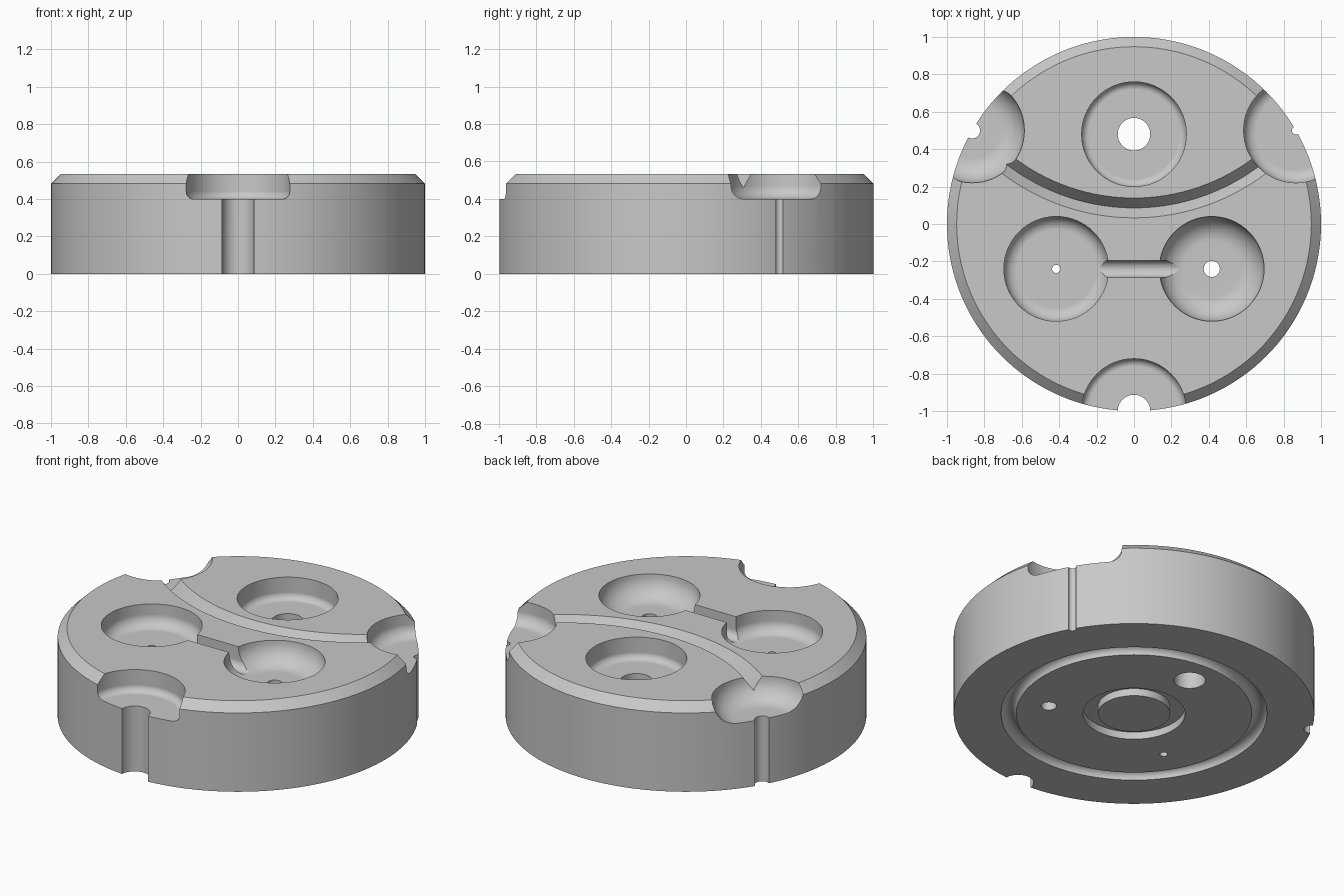
import bpy, bmesh, math
from math import sin, cos, pi, radians

cube = bpy.data.objects.get("Cube")
if cube:
    bpy.data.objects.remove(cube, do_unlink=True)

HEIGHT = 0.533
FLOOR = 0.4          # pocket floor level
POCKET_R = 0.28

grey = bpy.data.materials.new("plain grey")
grey.use_nodes = True
colour = (0.58, 0.58, 0.58, 1)
grey.diffuse_color = colour
for node in grey.node_tree.nodes:
    if node.type == 'BSDF_PRINCIPLED':
        node.inputs["Base Color"].default_value = colour


def make_object(name, bm):
    bmesh.ops.remove_doubles(bm, verts=bm.verts, dist=1e-5)
    bmesh.ops.recalc_face_normals(bm, faces=bm.faces)
    mesh = bpy.data.meshes.new(name)
    bm.to_mesh(mesh)
    bm.free()
    mesh.materials.append(grey)
    obj = bpy.data.objects.new(name, mesh)
    bpy.context.collection.objects.link(obj)
    return obj


def arc(cx, cz, r, start, end, steps):
    """Points on an arc in the profile plane, angles in degrees."""
    angles = [radians(start + (end - start) * i / steps) for i in range(steps + 1)]
    return [(cx + r * cos(a), cz + r * sin(a)) for a in angles]


def lathe(name, profile, steps, centre=(0, 0), closed=False):
    """Revolve (radius, height) points around a vertical axis."""
    bm = bmesh.new()
    verts = [bm.verts.new((r, 0, z)) for r, z in profile]
    edges = [bm.edges.new(pair) for pair in zip(verts, verts[1:])]
    if closed:
        edges.append(bm.edges.new((verts[-1], verts[0])))
    bmesh.ops.spin(bm, geom=verts + edges, cent=(0, 0, 0), axis=(0, 0, 1),
                   angle=2 * pi, steps=steps)
    obj = make_object(name, bm)
    obj.location = (centre[0], centre[1], 0)
    return obj


# Disc body: chamfered top rim, square and round ring grooves underneath
body = lathe("disc_body",
             [(0, 0), (0.2, 0), (0.2, 0.045), (0.283, 0.045), (0.283, 0)]
             + arc(0.695, 0, 0.042, 180, 0, 14)
             + [(1, 0), (1, 0.482), (0.948, HEIGHT), (0, HEIGHT)], 144)
cutters = []

# Each pocket has a twin opposite it on the rim: angle, hole radius, floor fillet
for angle, hole, fillet in [(90, 0.087, 0.04), (210, 0.022, 0.07), (330, 0.043, 0.13)]:
    profile = ([(0, -0.1), (hole, -0.1), (hole, FLOOR)]
               + arc(POCKET_R - fillet, FLOOR + fillet, fillet, -90, 0, 10)
               + [(POCKET_R, 0.7), (0, 0.7)])
    for label, turn, dist in [("pocket", 0, 0.48), ("rim_notch", 180, 1.0)]:
        a = radians(angle + turn)
        cutters.append(lathe(f"{label}_cutter", profile, 64, (dist * cos(a), dist * sin(a))))

# Curved V groove running between the two rear rim notches
mid, bottom, rise = 1.114, 0.458, 0.15
half = 0.053 * rise / (HEIGHT - bottom)
cutters.append(lathe("curved_groove_cutter",
                     [(mid, bottom), (mid + half, bottom + rise), (mid - half, bottom + rise)],
                     180, (0, 1.2), closed=True))

# Round-bottomed channel joining the two front pockets
bm = bmesh.new()
section = arc(-0.24, 0.45, 0.045, 180, 360, 14) + [(-0.195, 0.7), (-0.285, 0.7)]
face = bm.faces.new([bm.verts.new((-0.32, y, z)) for y, z in section])
extruded = bmesh.ops.extrude_face_region(bm, geom=[face], use_keep_orig=True)["geom"]
bmesh.ops.translate(bm, vec=(0.64, 0, 0),
                    verts=[g for g in extruded if isinstance(g, bmesh.types.BMVert)])
cutters.append(make_object("channel_cutter", bm))

# Cut everything out of the disc
bpy.ops.object.select_all(action='DESELECT')
body.select_set(True)
bpy.context.view_layer.objects.active = body
for cutter in cutters:
    cutter.hide_render = True
    mod = body.modifiers.new("cut", 'BOOLEAN')
    mod.operation = 'DIFFERENCE'
    mod.solver = 'EXACT'
    mod.object = cutter
    bpy.ops.object.modifier_apply(modifier=mod.name)
    bpy.data.objects.remove(cutter, do_unlink=True)

# Smooth curves, crisp edges
bpy.ops.object.shade_smooth_by_angle(angle=radians(28))
weighted = body.modifiers.new("even_shading", 'WEIGHTED_NORMAL')
weighted.keep_sharp = True
